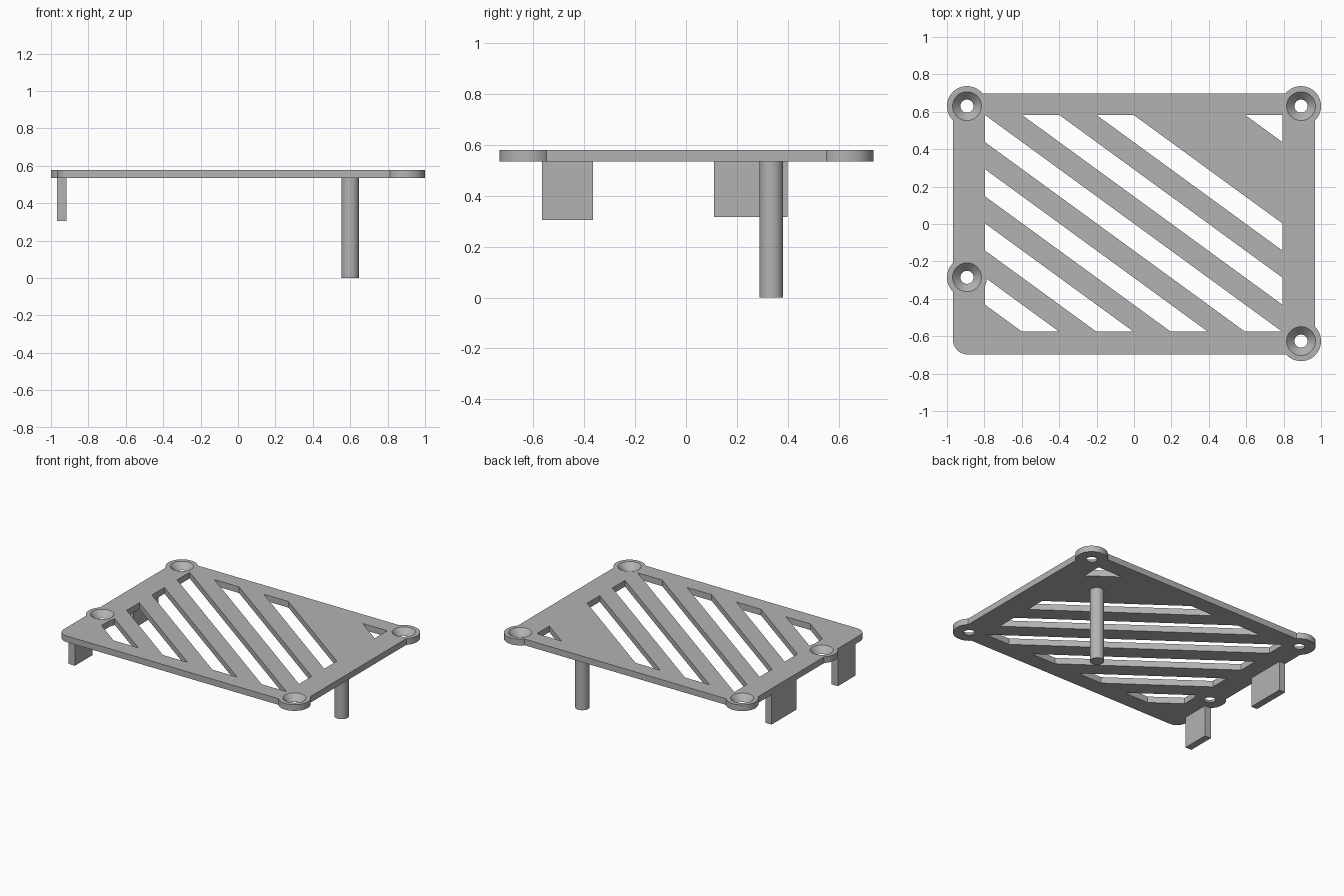
import bpy, bmesh, math
from mathutils import Vector

if "Cube" in bpy.data.objects:
    bpy.data.objects.remove(bpy.data.objects["Cube"], do_unlink=True)

BOTTOM, TOP = 0.534, 0.579
GREY = (0.45, 0.45, 0.45, 1)

mat = bpy.data.materials.new("plain grey")
mat.use_nodes = True
mat.diffuse_color = GREY
mat.node_tree.nodes["Principled BSDF"].inputs["Base Color"].default_value = GREY


def add_object(name, bm):
    bmesh.ops.recalc_face_normals(bm, faces=bm.faces)
    mesh = bpy.data.meshes.new(name)
    bm.to_mesh(mesh)
    bm.free()
    mesh.materials.append(mat)
    obj = bpy.data.objects.new(name, mesh)
    bpy.context.collection.objects.link(obj)
    return obj


def box_mesh(x0, x1, y0, y1, z0, z1):
    bm = bmesh.new()
    bmesh.ops.create_cube(bm, size=1)
    for v in bm.verts:
        v.co = ((x0 + x1) / 2 + v.co.x * (x1 - x0),
                (y0 + y1) / 2 + v.co.y * (y1 - y0),
                (z0 + z1) / 2 + v.co.z * (z1 - z0))
    return bm


def cone(name, x, y, z0, z1, r0, r1):
    bm = bmesh.new()
    bmesh.ops.create_cone(bm, cap_ends=True, segments=64,
                          radius1=r0, radius2=r1, depth=z1 - z0)
    bmesh.ops.translate(bm, verts=bm.verts, vec=(x, y, (z0 + z1) / 2))
    return add_object(name, bm)


def combine(target, tool, operation):
    tool.hide_render = True
    mod = target.modifiers.new(operation.lower(), "BOOLEAN")
    mod.operation, mod.solver, mod.object = operation, "EXACT", tool
    bpy.context.view_layer.objects.active = target
    bpy.ops.object.modifier_apply(modifier=mod.name)
    bpy.data.objects.remove(tool, do_unlink=True)


def smooth(obj):
    bpy.ops.object.select_all(action="DESELECT")
    obj.select_set(True)
    bpy.context.view_layer.objects.active = obj
    bpy.ops.object.shade_smooth_by_angle(angle=math.radians(30))


# Plate with rounded corners
bm = box_mesh(-0.967, 0.967, -0.697, 0.699, BOTTOM, TOP)
upright = [e for e in bm.edges if abs(e.verts[0].co.z - e.verts[1].co.z) > 0.01]
bmesh.ops.bevel(bm, geom=upright, offset=0.075, segments=10, profile=0.5,
                affect="EDGES")
plate = add_object("vented_plate", bm)

# Diagonal slots: strips of a rectangular window, one left solid for the post
X0, X1, Y0, Y1 = -0.797, 0.793, -0.576, 0.583
PITCH = (Y1 - Y0) / 8
direction = Vector((X1 - X0, Y0 - Y1, 0))
normal = Vector((Y1 - Y0, X1 - X0, 0)).normalized()
for k in (1, 3, 5, 7, 9, 11, 15):
    bm = box_mesh(X0, X1, Y0, Y1, BOTTOM - 0.1, TOP + 0.1)
    for step, side in ((k, -1), (k + 1, 1)):
        point = Vector((X0, Y0 + PITCH * step, 0))
        bmesh.ops.bisect_plane(bm, geom=bm.verts[:] + bm.edges[:] + bm.faces[:],
                               plane_co=point, plane_no=normal * side,
                               clear_outer=True, dist=1e-5)
        bmesh.ops.holes_fill(bm, edges=[e for e in bm.edges if e.is_boundary])
    combine(plate, add_object("slot_cutter", bm), "DIFFERENCE")

# Round screw bosses, then countersunk holes through them
bosses = [(-0.893, 0.63), (0.893, 0.63), (0.893, -0.626), (-0.893, -0.285)]
for x, y in bosses:
    combine(plate, cone("boss", x, y, BOTTOM, TOP, 0.107, 0.107), "UNION")
slope = (0.077 - 0.035) / (TOP - BOTTOM)
for x, y in bosses:
    e = 0.01
    combine(plate, cone("hole_cutter", x, y, BOTTOM - e, TOP + e,
                        0.035 - slope * e, 0.077 + slope * e), "DIFFERENCE")
smooth(plate)

# Support post
smooth(cone("support_post", 0.6, 0.335, 0, BOTTOM, 0.047, 0.047))

# Hanging tabs on the right edge
for name, y0, y1, z0 in (("front_tab", -0.565, -0.365, 0.305),
                         ("rear_tab", 0.11, 0.398, 0.317)):
    add_object(name, box_mesh(-0.967, -0.917, y0, y1, z0, BOTTOM))
